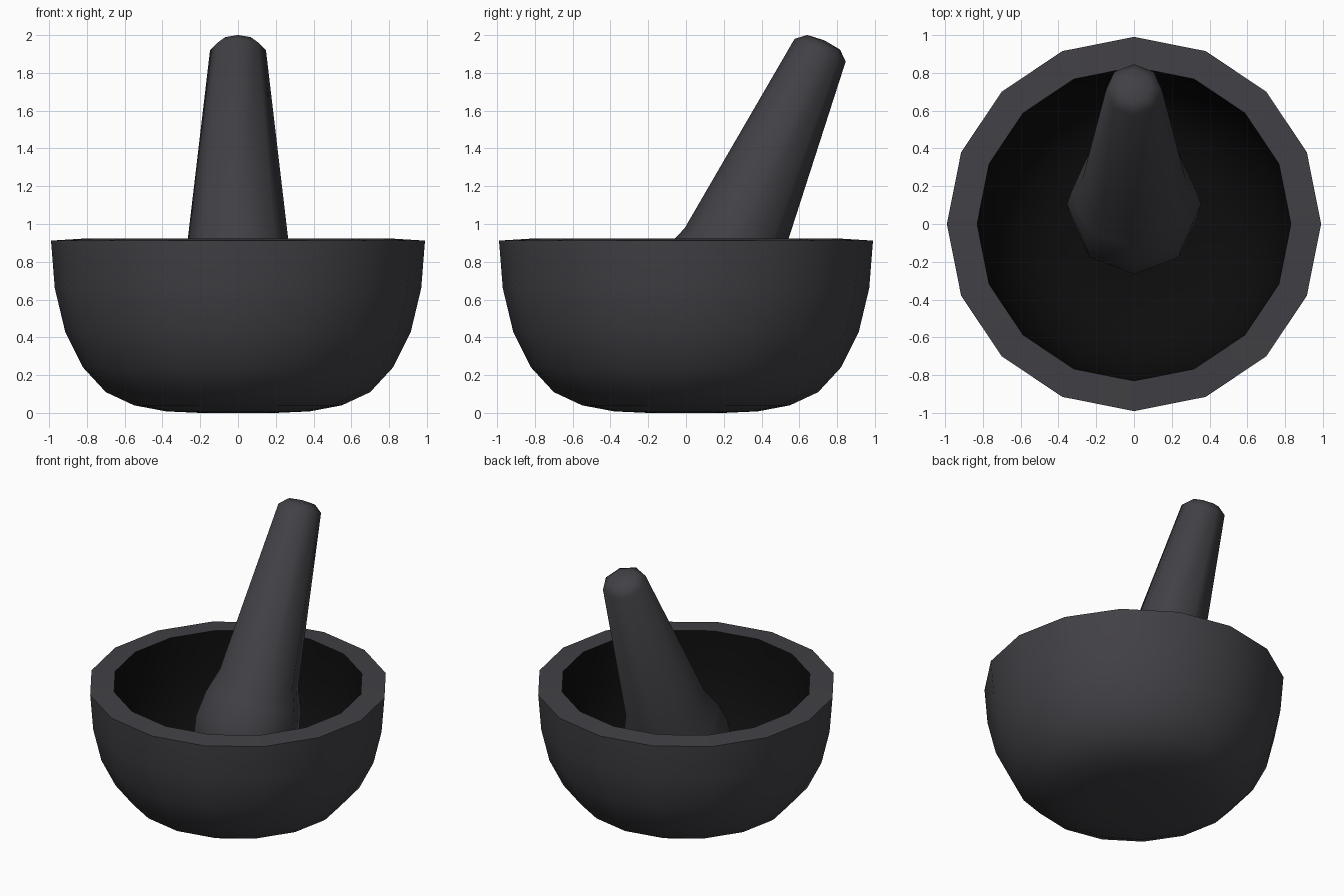
import bpy, bmesh, math
from mathutils import Vector, Matrix

if "Cube" in bpy.data.objects:
    bpy.data.objects.remove(bpy.data.objects["Cube"])


def material(name, rgb):
    m = bpy.data.materials.new(name)
    m.diffuse_color = (*rgb, 1)
    m.use_nodes = True
    m.node_tree.nodes["Principled BSDF"].inputs["Base Color"].default_value = m.diffuse_color
    return m


stone = material("dark_stone", (0.053, 0.051, 0.059))
inside = material("black_interior", (0.004, 0.004, 0.004))


def lathe(name, profile, sides, mats, dark_from=None, matrix=Matrix()):
    """Revolve (radius, height) points about z; profile starts and ends on the axis."""
    bm = bmesh.new()
    rings = []
    for r, z in profile:
        if r == 0:
            rings.append([bm.verts.new((0, 0, z))] * sides)
        else:
            rings.append([bm.verts.new((r * math.cos(2 * math.pi * i / sides),
                                        r * math.sin(2 * math.pi * i / sides), z))
                          for i in range(sides)])
    for k in range(len(rings) - 1):
        a, b = rings[k], rings[k + 1]
        for i in range(sides):
            j = (i + 1) % sides
            corners = list(dict.fromkeys([a[i], a[j], b[j], b[i]]))
            f = bm.faces.new(corners)
            f.smooth = True
            if dark_from is not None and k >= dark_from:
                f.material_index = 1
    bmesh.ops.recalc_face_normals(bm, faces=bm.faces)
    for e in bm.edges:
        e.smooth = e.calc_face_angle(0) < math.radians(62)
    bm.transform(matrix)
    me = bpy.data.meshes.new(name)
    bm.to_mesh(me)
    bm.free()
    for m in mats:
        me.materials.append(m)
    ob = bpy.data.objects.new(name, me)
    bpy.context.collection.objects.link(ob)
    return ob


# Bowl: outer wall, flat rim, hollow interior
outer = [(0, 0), (0.20, 0.0), (0.38, 0.008), (0.55, 0.04), (0.70, 0.11), (0.82, 0.24),
         (0.915, 0.43), (0.97, 0.66), (0.99, 0.912)]
inner = [(0.83, 0.922), (0.815, 0.69), (0.77, 0.50), (0.69, 0.34), (0.58, 0.23),
         (0.45, 0.175), (0.25, 0.15), (0, 0.15)]
lathe("mortar_bowl", outer + inner, 16, [stone, inside], dark_from=len(outer))

# Pestle: heavy rounded head, tapered handle, leaning back towards +y
pestle = [(0, -1.92), (0.13, -1.89), (0.25, -1.79), (0.335, -1.646), (0.355, -1.49),
          (0.33, -1.32), (0.272, -1.152), (0.148, 0), (0.095, 0.046), (0, 0.057)]
lean = Matrix.Translation(Vector((0, 0.71, 1.92))) @ Matrix.Rotation(math.radians(-24), 4, 'X')
lathe("pestle", pestle, 8, [stone], matrix=lean)
